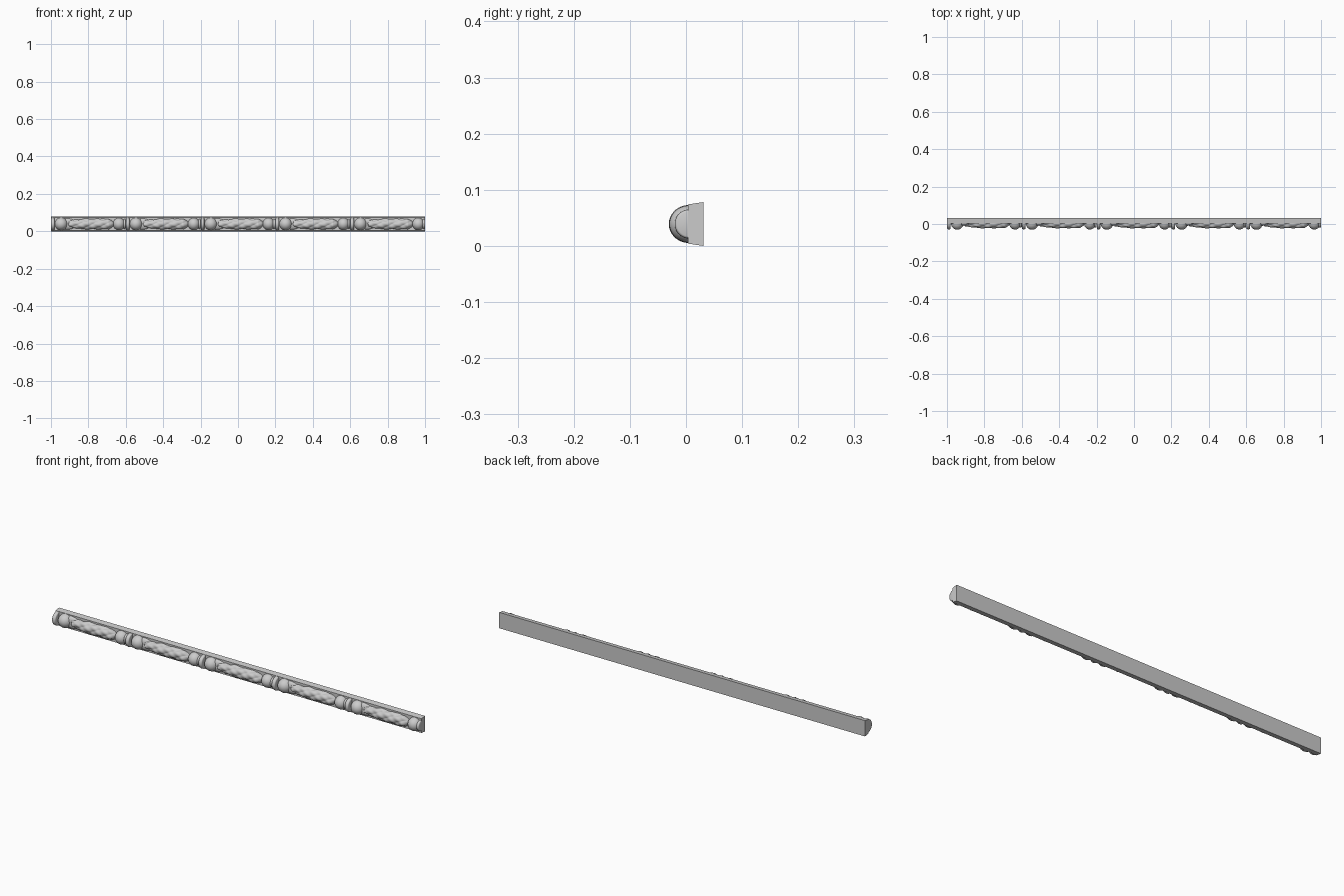
import bpy, bmesh, math

if "Cube" in bpy.data.objects:
    bpy.data.objects.remove(bpy.data.objects["Cube"])

PERIOD, COUNT = 0.4, 5
ZC, Y0 = 0.039, 0.006          # axis of the carved ornament


def finish(name, bm, angle):
    bmesh.ops.recalc_face_normals(bm, faces=bm.faces)
    me = bpy.data.meshes.new(name)
    bm.to_mesh(me)
    bm.free()
    ob = bpy.data.objects.new(name, me)
    bpy.context.collection.objects.link(ob)
    bpy.ops.object.select_all(action='DESELECT')
    ob.select_set(True)
    bpy.context.view_layer.objects.active = ob
    bpy.ops.object.shade_smooth_by_angle(angle=math.radians(angle))
    return ob


def half_loft(name, x0, x1, nx, nt, radius, depth=1.0):
    """Half-round relief along x; radius(t, angle) shapes it, t and angle run 0..1 and 0..pi."""
    bm = bmesh.new()
    rows = []
    for i in range(nx + 1):
        t = i / nx
        t = 0.5 - 0.5 * math.cos(math.pi * t)
        row = []
        for j in range(nt + 1):
            a = math.pi * j / nt
            r = max(radius(t, a), 0.0005)
            row.append(bm.verts.new((x0 + (x1 - x0) * t,
                                     Y0 - depth * r * math.sin(a),
                                     ZC + r * math.cos(a))))
        rows.append(row)
    for p, q in zip(rows, rows[1:]):
        for j in range(nt):
            bm.faces.new((p[j], p[j + 1], q[j + 1], q[j]))
    bm.faces.new(rows[0])
    bm.faces.new(rows[-1])
    return finish(name, bm, 50)


def prism(name, profile, x0, x1):
    bm = bmesh.new()
    a = [bm.verts.new((x0, y, z)) for y, z in profile]
    b = [bm.verts.new((x1, y, z)) for y, z in profile]
    n = len(profile)
    for i in range(n):
        bm.faces.new((a[i], a[(i + 1) % n], b[(i + 1) % n], b[i]))
    bm.faces.new(a)
    bm.faces.new(b)
    return finish(name, bm, 20)


def ball(r):
    return lambda t, a: r * math.sqrt(max(0, 1 - (2 * t - 1) ** 2))


def disc(r):
    return lambda t, a: r * (0.84 + 0.16 * math.sqrt(max(0, 1 - (2 * t - 1) ** 2)))


def leaf(t, a):
    # slim at the start, swelling, rounded off at the end, with slanting folds
    env = 0.018 + 0.011 * min(1, t / 0.35)
    env *= min(1, t / 0.04) ** 0.5 * min(1, (1 - t) / 0.12) ** 0.5
    fold = abs(math.sin(2.2 * a + 11 * t))
    ripple = math.sin(5 * a - 30 * t)
    return env * (0.86 + 0.14 * fold + 0.035 * ripple)


def husk(t, a):
    # split calyx hugging the leaf next to the bead
    spread = abs(math.cos(a))
    reach = 0.35 + 0.65 * spread
    return 0.031 * math.sqrt(max(0, 1 - (t / reach) ** 2))


# backing strip with slightly slanted edges
prism("backing_strip", [(0.031, 0), (0.031, 0.078), (0.004, 0.074), (0.004, 0.004)], -1, 1)

# five repeats of collar, bead, twisted leaf, bead, fillet
for k in range(COUNT):
    s = -1 + k * PERIOD
    half_loft(f"collar_{k}", s + 0.001, s + 0.02, 8, 24, disc(0.034), 1.03)
    half_loft(f"bead_start_{k}", s + 0.021, s + 0.089, 20, 24, ball(0.034), 1.08)
    half_loft(f"husk_{k}", s + 0.078, s + 0.14, 16, 24, husk, 0.55)
    half_loft(f"twisted_leaf_{k}", s + 0.088, s + 0.338, 110, 40, leaf)
    half_loft(f"bead_end_{k}", s + 0.332, s + 0.396, 20, 24, ball(0.033), 1.08)
    half_loft(f"fillet_{k}", s + 0.387, s + 0.4, 6, 24, disc(0.026))
